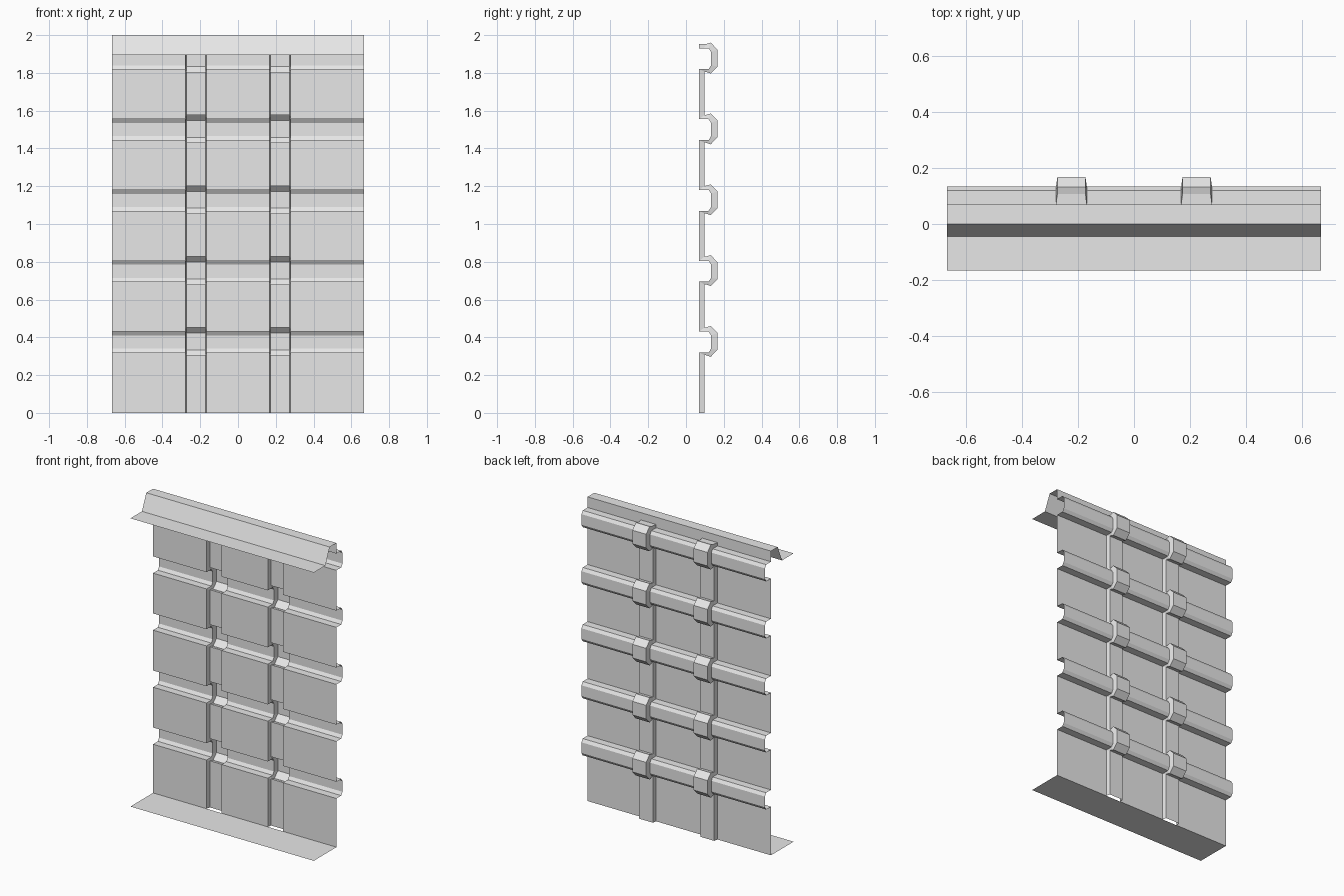
import bpy
import bmesh

old = bpy.data.objects.get("Cube")
if old:
    bpy.data.objects.remove(old, do_unlink=True)

HALF = 0.667           # half width of the panel
FACE = 0.07            # depth of the main sheet
RIBS, FIRST, STEP = 5, 0.32, 0.375

grey = bpy.data.materials.new("light grey metal")
grey.use_nodes = True
grey.diffuse_color = (0.8, 0.8, 0.8, 1)
grey.node_tree.nodes["Principled BSDF"].inputs["Base Color"].default_value = grey.diffuse_color


def loft(name, columns):
    """Skin a sheet over columns of (x, y, z) points, ordered left to right."""
    bm = bmesh.new()
    cols = [[bm.verts.new(p) for p in col] for col in columns]
    for a, b in zip(cols, cols[1:]):
        for i in range(len(a) - 1):
            bm.faces.new((a[i], b[i], b[i + 1], a[i + 1]))
    # merge the seams where a channel runs out into the sheet
    bmesh.ops.remove_doubles(bm, verts=bm.verts, dist=0.0005)
    mesh = bpy.data.meshes.new(name)
    bm.to_mesh(mesh)
    bm.free()
    mesh.materials.append(grey)
    obj = bpy.data.objects.new(name, mesh)
    bpy.context.collection.objects.link(obj)
    return obj


def sheet(name, profile):
    return loft(name, [[(x, y, z) for y, z in profile] for x in (-HALF, HALF)])


# Rib cross-sections (y, height above the rib's lower edge)
rib = [(FACE, 0), (0.095, 0), (0.12, 0), (0.133, 0.02),
       (0.133, 0.09), (0.12, 0.11), (0.095, 0.11), (FACE, 0.11)]
deep_rib = [(0.097, -0.014), (0.107, -0.015), (0.131, -0.023), (0.167, 0.014),
            (0.167, 0.103), (0.131, 0.14), (0.107, 0.133), (0.097, 0.132)]


def stack(section, y):
    pts = [(y, 0)]
    for k in range(RIBS):
        pts += [(py, FIRST + k * STEP + pz) for py, pz in section]
    return pts


# Panel profiles: plain bays and the two recessed channels
bay = stack(rib, FACE)
channel = stack(deep_rib, 0.097)
channel[-1] = (FACE, channel[-1][1])
top_end = [channel[-1], (FACE, 2)]
bay += top_end
channel += top_end


def column(x, profile, inset=0):
    """Channel points are inset in x, except where they rejoin the sheet."""
    return [(x + (inset if y != FACE else 0), y, z) for y, z in profile]


columns = [column(-HALF, bay)]
for left, right in ((-0.278, -0.168), (0.168, 0.278)):
    columns += [column(left, bay), column(left, channel, 0.005),
                column(right, channel, -0.005), column(right, bay)]
columns.append(column(HALF, bay))
loft("ribbed_panel", columns)

# Folded cap along the top and flat flange along the bottom
sheet("top_cap", [(-0.165, 1.895), (-0.045, 1.895), (0, 2), (FACE, 2)])
sheet("bottom_flange", [(-0.165, 0), (FACE, 0)])
